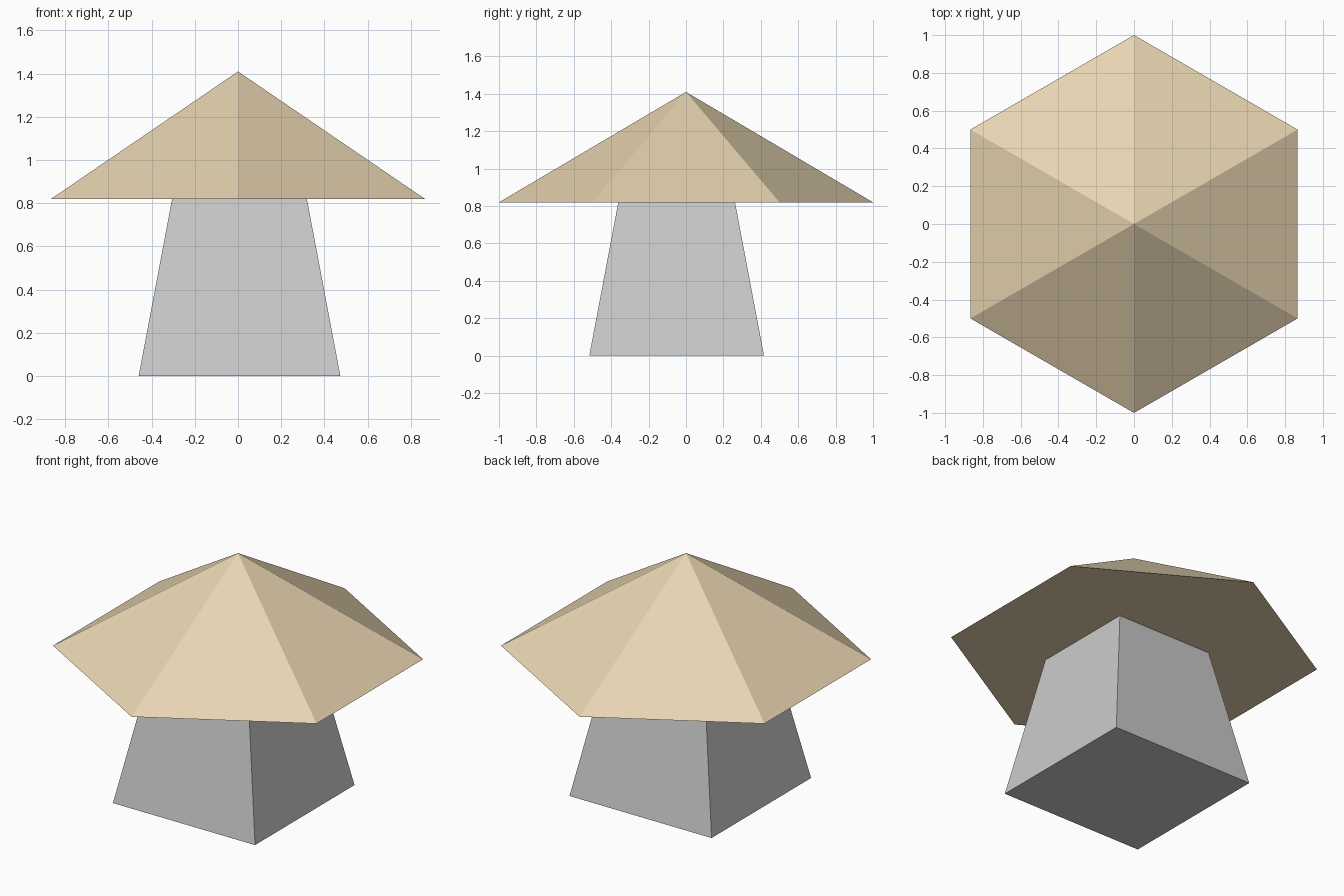
import bpy
from math import pi

if "Cube" in bpy.data.objects:
    bpy.data.objects.remove(bpy.data.objects["Cube"])


def frustum(name, sides, r_bottom, r_top, z0, z1, x=0.0, y=0.0, turn=0.0):
    bpy.ops.mesh.primitive_cone_add(
        vertices=sides, radius1=r_bottom, radius2=r_top, depth=z1 - z0,
        location=(x, y, (z0 + z1) / 2), rotation=(0, 0, turn))
    obj = bpy.context.object
    obj.name = name
    return obj


ROOT2 = 2 ** 0.5

# Tapered square stem, slightly off centre
frustum("stem", 4, 0.467 * ROOT2, 0.312 * ROOT2, 0.0, 0.82,
        x=0.007, y=-0.05, turn=pi / 4)

# Six-sided pointed cap with corners on the y axis
cap = frustum("cap", 6, 1.0, 0.0, 0.82, 1.41)

# Tan colour for the cap
tan = bpy.data.materials.new("tan")
tan.diffuse_color = (0.8, 0.66, 0.44, 1.0)
tan.use_nodes = True
tan.node_tree.nodes["Principled BSDF"].inputs["Base Color"].default_value = tan.diffuse_color
cap.data.materials.append(tan)
